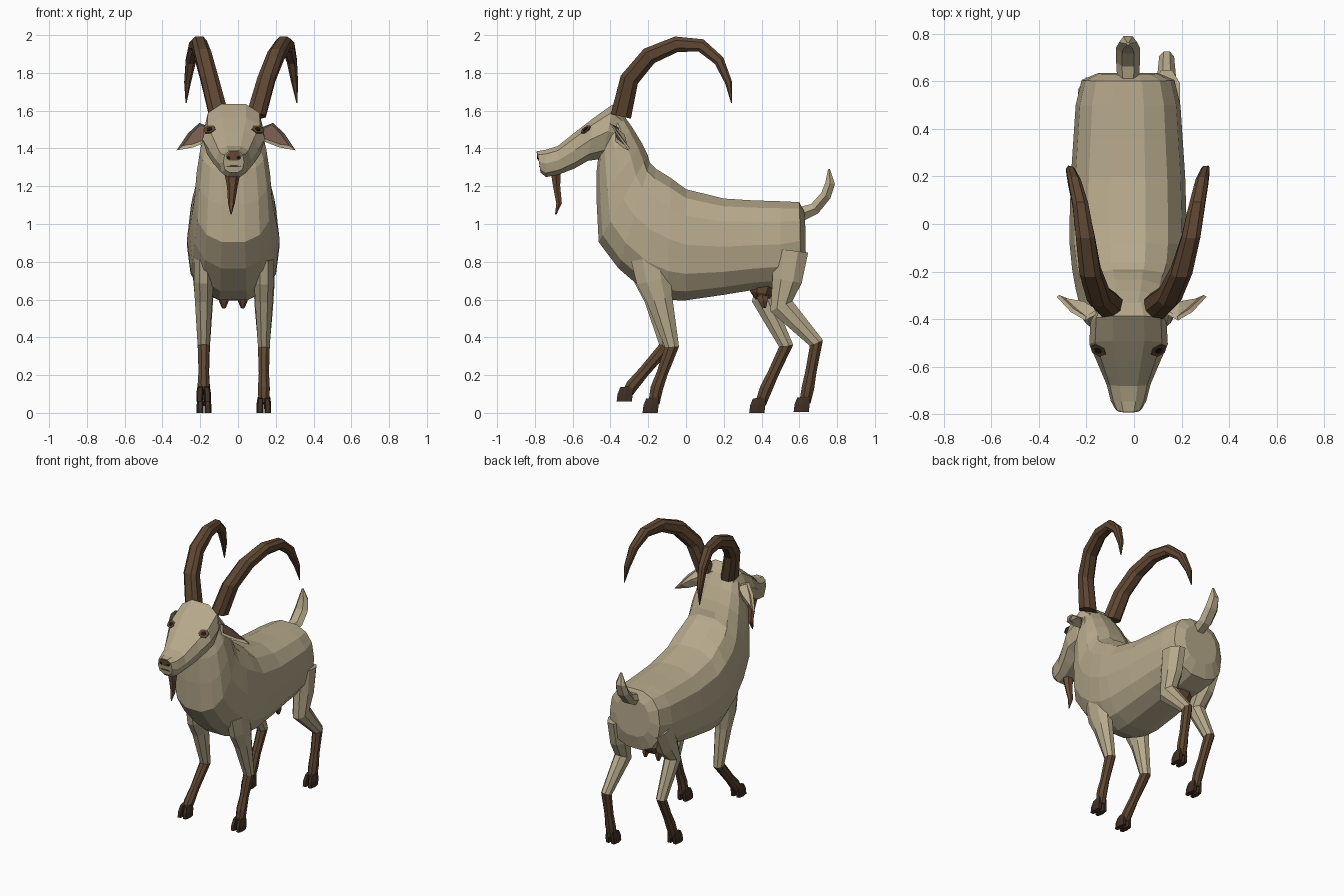
import bpy, bmesh, math
from mathutils import Vector
from mathutils.bvhtree import BVHTree


def material(name, rgb):
    m = bpy.data.materials.new(name)
    m.diffuse_color = (*rgb, 1)
    return m


FUR = material("cream_fur", (0.47, 0.40, 0.26))
BROWN = material("dark_brown", (0.115, 0.062, 0.032))
BEARD = material("warm_brown", (0.16, 0.078, 0.038))
HOOF = material("hoof_brown", (0.05, 0.028, 0.017))
PINK = material("ear_pink", (0.36, 0.21, 0.145))
BLACK = material("near_black", (0.012, 0.009, 0.007))
CX = -0.025  # centre line of the body


def finish(name, bm, mats):
    bmesh.ops.recalc_face_normals(bm, faces=bm.faces[:])
    me = bpy.data.meshes.new(name)
    bm.to_mesh(me)
    bm.free()
    for m in mats:
        me.materials.append(m)
    ob = bpy.data.objects.new(name, me)
    bpy.context.collection.objects.link(ob)
    return ob


def loft(name, rings, n, mats, power=2.0, rule=None):
    """Skin over rings (x, (y, z) low end, (y, z) high end, half width)."""
    bm = bmesh.new()
    loops = []
    for x, lo, hi, w in rings:
        c = Vector((x, (lo[0] + hi[0]) / 2, (lo[1] + hi[1]) / 2))
        up = Vector((0, (hi[0] - lo[0]) / 2, (hi[1] - lo[1]) / 2))
        loop = []
        for i in range(n):
            a = 2 * math.pi * (i + 0.5) / n
            s, k = math.sin(a), math.cos(a)
            s = math.copysign(abs(s) ** (2 / power), s)
            k = math.copysign(abs(k) ** (2 / power), k)
            loop.append(bm.verts.new(c + up * k + Vector((w * s, 0, 0))))
        loops.append(loop)
    for a, b in zip(loops, loops[1:]):
        for i in range(n):
            j = (i + 1) % n
            bm.faces.new((a[i], a[j], b[j], b[i]))
    bm.faces.new(loops[0])
    bm.faces.new(loops[-1])
    if rule:
        for f in bm.faces:
            f.material_index = rule(f.calc_center_median())
    return finish(name, bm, mats)


def tube(name, pts, n, mats, power=2.0, rule=None):
    """Tube along points (x, y, z, half width in x, half depth)."""
    rings = []
    for i, (x, y, z, w, d) in enumerate(pts):
        p, q = pts[max(i - 1, 0)], pts[min(i + 1, len(pts) - 1)]
        t = Vector((q[1] - p[1], q[2] - p[2])).normalized()
        rings.append((x, (y + t.y * d, z - t.x * d), (y - t.y * d, z + t.x * d), w))
    return loft(name, rings, n, mats, power, rule)


# Trunk and neck
loft("body", [
    (CX, (0.635, 0.80), (0.63, 1.06), 0.13),
    (CX, (0.61, 0.70), (0.60, 1.12), 0.195),
    (CX, (0.50, 0.66), (0.50, 1.125), 0.22),
    (CX, (0.35, 0.645), (0.35, 1.13), 0.23),
    (CX, (0.20, 0.62), (0.20, 1.14), 0.24),
    (CX, (0.00, 0.59), (0.00, 1.19), 0.246),
    (CX, (-0.10, 0.59), (-0.08, 1.25), 0.245),
    (CX, (-0.22, 0.64), (-0.16, 1.30), 0.235),
    (CX, (-0.36, 0.76), (-0.19, 1.33), 0.22),
    (CX, (-0.465, 0.90), (-0.20, 1.37), 0.205),
    (CX, (-0.475, 1.10), (-0.23, 1.43), 0.195),
    (CX, (-0.475, 1.28), (-0.28, 1.51), 0.175),
    (CX, (-0.46, 1.40), (-0.33, 1.58), 0.14)], 14, [FUR], 2.5)

# Head and muzzle
HX = CX + 0.002
head = loft("head", [
    (HX, (-0.37, 1.38), (-0.33, 1.58), 0.13),
    (HX, (-0.44, 1.34), (-0.385, 1.64), 0.16),
    (HX, (-0.52, 1.33), (-0.49, 1.565), 0.165),
    (HX, (-0.59, 1.29), (-0.58, 1.495), 0.13),
    (HX, (-0.67, 1.26), (-0.68, 1.415), 0.092),
    (HX, (-0.74, 1.245), (-0.745, 1.395), 0.075),
    (HX, (-0.77, 1.27), (-0.788, 1.388), 0.055)], 10, [FUR], 2.6)

bm_head = bmesh.new()
bm_head.from_mesh(head.data)
tree = BVHTree.FromBMesh(bm_head)


def plate(name, start, direction, su, sv, mat, lift):
    """Thin six-sided plate resting on the head where a ray meets it."""
    hit, nrm, _, _ = tree.ray_cast(Vector(start), Vector(direction))
    u = nrm.cross(Vector((0, 0, 1))).normalized()
    v = u.cross(nrm)
    bm = bmesh.new()
    loops = []
    for h in (-0.003, lift):
        loops.append([bm.verts.new(hit + nrm * h + u * su * math.cos(a) + v * sv * math.sin(a))
                      for a in [math.pi * k / 3 for k in range(6)]])
    for i in range(6):
        j = (i + 1) % 6
        bm.faces.new((loops[0][i], loops[0][j], loops[1][j], loops[1][i]))
    for lp in loops:
        bm.faces.new(lp)
    finish(name, bm, [mat])


# Eyes and nose
for side, s in (("left", -1), ("right", 1)):
    plate(side + "_eye", (HX + s, -0.53, 1.50), (-s, 0, 0), 0.036, 0.03, BROWN, 0.004)
    plate(side + "_pupil", (HX + s, -0.53, 1.50), (-s, 0, 0), 0.017, 0.016, BLACK, 0.006)
    plate(side + "_nostril", (HX + s * 0.027, -2, 1.35), (0, 1, 0), 0.012, 0.008, BLACK, 0.006)
plate("nose", (HX, -2, 1.36), (0, 1, 0), 0.045, 0.027, BEARD, 0.004)
plate("mouth", (HX, -2, 1.305), (0, 1, 0), 0.04, 0.004, BROWN, 0.003)
bm_head.free()

# Ears: leaf outline with a sunken pink inside and a raised back
for side, s in (("left", -1), ("right", 1)):
    bm = bmesh.new()
    rim = [bm.verts.new((-0.01 + s * x, y, z)) for x, y, z in (
        (0.13, -0.37, 1.51), (0.195, -0.405, 1.535), (0.255, -0.37, 1.48),
        (0.315, -0.305, 1.39), (0.23, -0.335, 1.405), (0.14, -0.375, 1.44))]
    back = bm.verts.new((-0.01 + s * 0.2, -0.325, 1.475))
    for i in range(6):
        bm.faces.new((rim[(i + 1) % 6], rim[i], back))
    front = bm.faces.new(rim)
    bmesh.ops.recalc_face_normals(bm, faces=bm.faces[:])
    bmesh.ops.inset_individual(bm, faces=[front], thickness=0.014, depth=-0.012)
    front.material_index = 1
    finish(side + "_ear", bm, [FUR, PINK])

# Horns: shared side arc, each with its own spread
ARC = [(-0.345, 1.57, 0.058), (-0.30, 1.765, 0.053), (-0.195, 1.89, 0.050), (-0.05, 1.952, 0.044),
       (0.08, 1.945, 0.037), (0.175, 1.865, 0.030), (0.225, 1.75, 0.020), (0.242, 1.64, 0.003)]
SPREAD = {"left": (-0.10, -0.15, -0.185, -0.205, -0.225, -0.25, -0.267, -0.275),
          "right": (0.095, 0.15, 0.20, 0.24, 0.265, 0.285, 0.30, 0.312)}
for side, xs in SPREAD.items():
    tube(side + "_horn", [(x, y, z, r * 0.95, r) for x, (y, z, r) in zip(xs, ARC)], 8, [BROWN], 2.6)

# Beard, tail and udder
tube("beard", [(-0.03, -0.69, 1.28, 0.045, 0.03), (-0.03, -0.685, 1.20, 0.028, 0.022),
               (-0.035, -0.672, 1.11, 0.018, 0.017), (-0.037, -0.69, 1.05, 0.003, 0.004)], 6, [BEARD])
tube("tail", [(CX, 0.60, 1.05, 0.045, 0.045), (CX, 0.68, 1.08, 0.05, 0.036),
              (CX, 0.74, 1.15, 0.05, 0.032), (CX, 0.763, 1.215, 0.038, 0.03),
              (CX, 0.757, 1.29, 0.008, 0.006)], 6, [FUR])
tube("udder", [(CX, 0.41, 0.70, 0.11, 0.09), (CX, 0.40, 0.635, 0.09, 0.065),
               (CX, 0.40, 0.60, 0.06, 0.035)], 8, [BEARD])
for side, s in (("left", -1), ("right", 1)):
    tube(side + "_teat", [(CX + s * 0.045, 0.40, 0.65, 0.035, 0.045),
                          (CX + s * 0.05, 0.41, 0.59, 0.025, 0.026),
                          (CX + s * 0.05, 0.415, 0.555, 0.010, 0.010)], 6, [BEARD])


def leg(name, x, upper, knee, ankle, foot):
    """Cream upper leg, brown shank, two dark toes; points are (y, z[, radius])."""
    s = 1 if x > 0 else -1
    pts = [(x + s * dx, y, z, w, d) for y, z, w, d, dx in upper]
    pts.append((x, *knee, 0.034, 0.041))
    mid = [knee[i] * 0.35 + ankle[i] * 0.65 for i in (0, 1)]
    pts += [(x, *mid, 0.029, 0.032), (x, *ankle, 0.034, 0.036),
            (x, foot[0] + 0.015, foot[1] + 0.05, 0.030, 0.032)]
    tube(name, pts, 8, [FUR, BROWN], 2.0, lambda c: int(c.z < knee[1]))
    y, z = foot
    for t in (-1, 1):
        loft(name + ("_inner_toe" if t * s < 0 else "_outer_toe"), [
            (x + t * 0.017, (y - 0.03, z + 0.075), (y + 0.045, z + 0.085), 0.016),
            (x + t * 0.020, (y - 0.045, z + 0.04), (y + 0.045, z + 0.045), 0.019),
            (x + t * 0.021, (y - 0.05, z), (y + 0.04, z), 0.018)], 6, [HOOF], 2.6)


# Legs: (y, z, half width, half depth, outward shift) down to the knee
leg("left_front_leg", -0.182, [(-0.19, 0.82, 0.055, 0.11, 0.0), (-0.18, 0.70, 0.056, 0.10, 0.0),
    (-0.155, 0.60, 0.050, 0.07, 0.0)], (-0.105, 0.355), (-0.285, 0.145), (-0.322, 0.06))
leg("right_front_leg", 0.137, [(-0.19, 0.82, 0.055, 0.11, 0.0), (-0.17, 0.70, 0.056, 0.10, 0.0),
    (-0.14, 0.60, 0.050, 0.075, 0.0)], (-0.075, 0.35), (-0.155, 0.13), (-0.185, 0.0))
leg("left_hind_leg", -0.180, [(0.53, 0.86, 0.06, 0.10, 0.0), (0.47, 0.72, 0.062, 0.09, 0.0),
    (0.405, 0.60, 0.052, 0.062, 0.0)], (0.53, 0.355), (0.425, 0.13), (0.38, 0.0))
leg("right_hind_leg", 0.137, [(0.555, 0.86, 0.06, 0.10, 0.0), (0.535, 0.70, 0.062, 0.085, 0.0),
    (0.505, 0.565, 0.052, 0.07, 0.0)], (0.69, 0.37), (0.645, 0.13), (0.615, 0.005))
